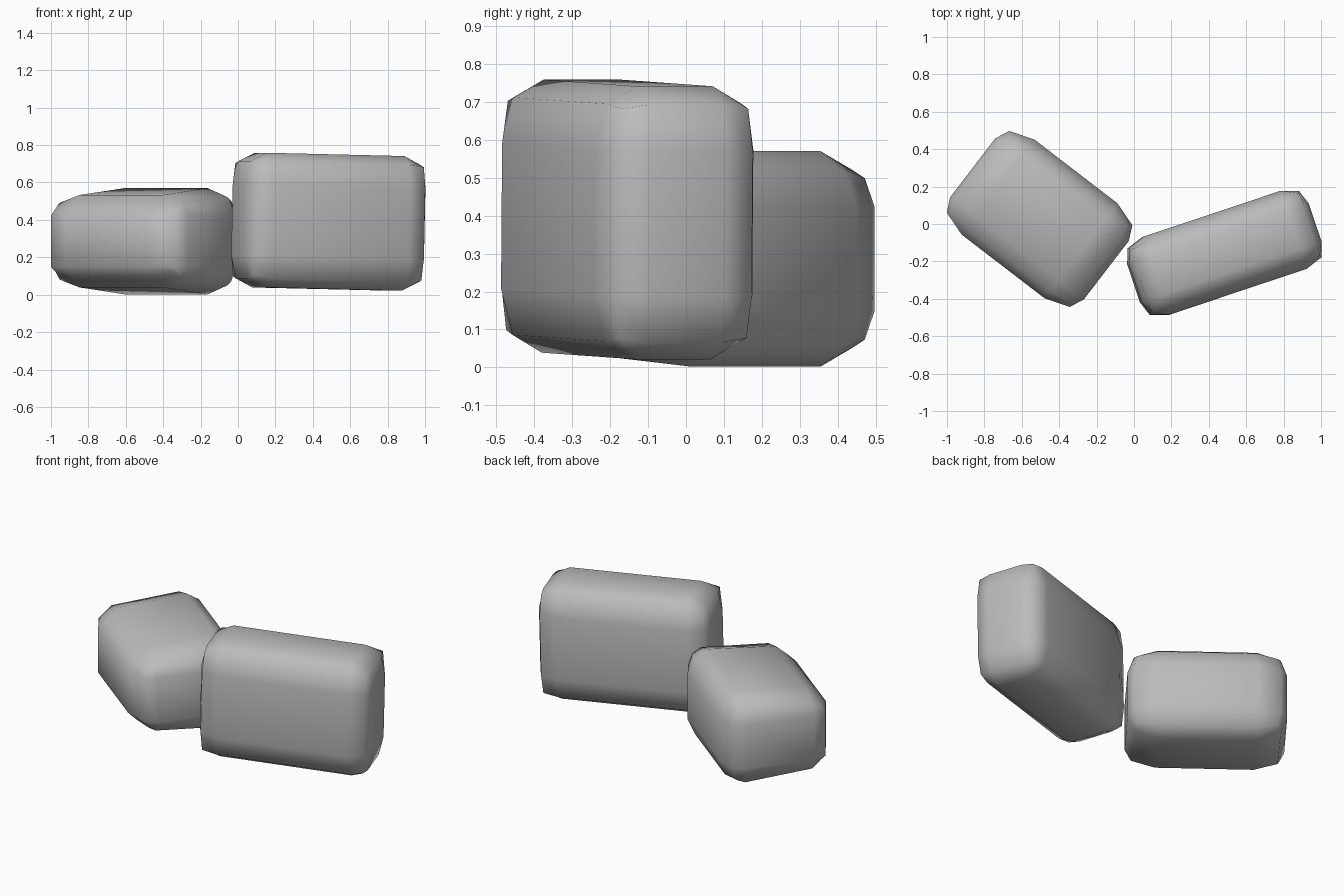
import bpy, bmesh, math
from mathutils import Matrix, Vector

if "Cube" in bpy.data.objects:
    bpy.data.objects.remove(bpy.data.objects["Cube"], do_unlink=True)

# Single stone grey material
grey = bpy.data.materials.new("stone grey")
grey.use_nodes = True
colour = (0.5, 0.5, 0.5, 1)
grey.diffuse_color = colour
bsdf = next(n for n in grey.node_tree.nodes if n.type == "BSDF_PRINCIPLED")
bsdf.inputs["Base Color"].default_value = colour
bsdf.inputs["Roughness"].default_value = 0.9


def worn_block(name, centre, half, inner, edge, corner, turn, tilt=0, front_thin=(1, 1)):
    """Box with softened edges: the ratios place face, edge and corner points.
    front_thin scales the height of the front half: face rows, then rim rows."""
    bm = bmesh.new()
    bmesh.ops.create_cube(bm, size=2)
    bmesh.ops.subdivide_edges(bm, edges=bm.edges[:], cuts=2, use_grid_fill=True)
    for v in bm.verts:
        outer = [abs(c) > 0.9 for c in v.co]
        ratio = {1: (1, 1, 1), 2: edge, 3: corner}[sum(outer)]
        sign = [math.copysign(1, c) for c in v.co]
        v.co = Vector([sign[i] * half[i] * (ratio[i] if outer[i] else inner[i])
                       for i in range(3)])
        # Top and bottom converge towards the front
        if outer[2] and sign[1] < 0:
            v.co.z *= front_thin[outer[1]]
    spin = Matrix.Rotation(math.radians(turn), 4, "Z")
    lean = Matrix.Rotation(math.radians(tilt), 4, "Y")
    bm.transform(Matrix.Translation(centre) @ spin @ lean)
    bmesh.ops.recalc_face_normals(bm, faces=bm.faces[:])
    mesh = bpy.data.meshes.new(name)
    bm.to_mesh(mesh)
    bm.free()
    mesh.materials.append(grey)
    mesh.shade_smooth()
    obj = bpy.data.objects.new(name, mesh)
    bpy.context.collection.objects.link(obj)
    return obj


# Low wide stone on the right, tall narrow stone on the left
worn_block("low_stone", (-0.505, 0.027, 0.286), (0.45, 0.32, 0.284),
           (0.62, 0.62, 0.48), (0.92, 0.86, 0.83), (0.88, 0.8, 0.75), -37.5,
           front_thin=(0.87, 0.77))
worn_block("tall_stone", (0.483, -0.155, 0.39), (0.508, 0.22, 0.36),
           (0.76, 0.48, 0.53), (0.945, 0.85, 0.87), (0.93, 0.8, 0.84), 18.5, tilt=1.3)
